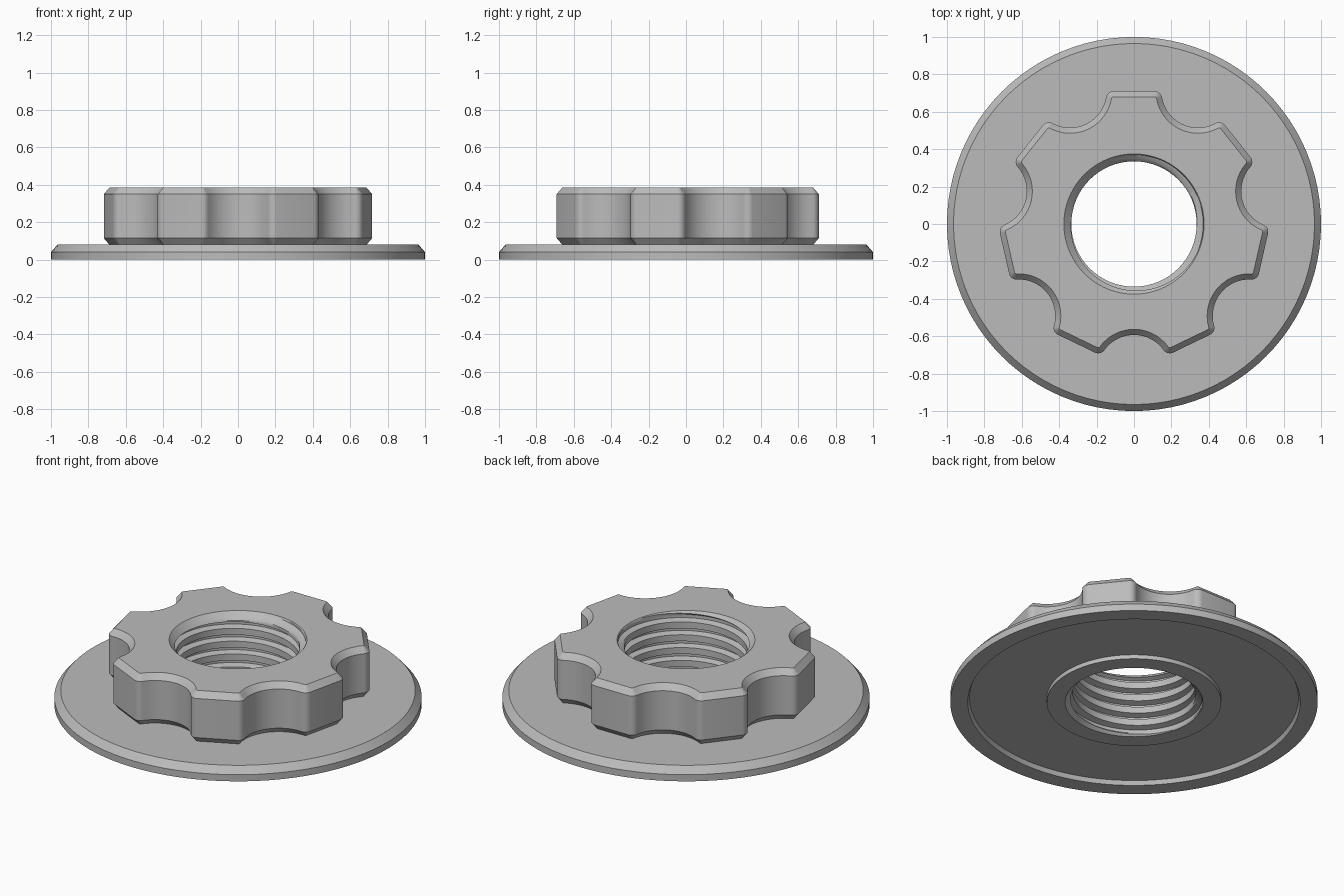
import bpy, bmesh
from math import pi, tau, cos, sin, atan2, sqrt, floor
from mathutils import Vector, Matrix

if "Cube" in bpy.data.objects:
    bpy.data.objects.remove(bpy.data.objects["Cube"], do_unlink=True)

LOBES, SEGS = 7, 96
HEIGHT, FLANGE_TOP = 0.385, 0.08
BORE, BORE_MOUTH, ROOT = 0.335, 0.375, 0.37
PITCH = HEIGHT / 5

bm = bmesh.new()


def skin(rows, closed):
    """Join successive rows of points with quads."""
    rows = [[bm.verts.new(p) for p in row] for row in rows]
    for low, high in zip(rows, rows[1:]):
        n = len(low)
        for i in range(n if closed else n - 1):
            j = (i + 1) % n
            bm.faces.new((low[i], low[j], high[j], high[i]))


def ring(r, z):
    return [Vector((r * cos(tau * i / SEGS), r * sin(tau * i / SEGS), z)) for i in range(SEGS)]


def outline(inset, z):
    """Heptagon with a round notch at each corner and filleted lobe tips."""
    flat, notch, fillet = 0.71, 0.195, 0.04
    half = flat * math_tan
    a = half - sqrt((notch + fillet) ** 2 - fillet ** 2)
    phi = atan2(fillet, half - a)

    def arc(cx, cy, r, start, end, n, skip=0):
        angles = [start + (end - start) * i / n for i in range(skip, n + 1 - skip)]
        return [Vector((cx + r * cos(t), cy + r * sin(t), z)) for t in angles]

    r = fillet - inset
    lobe = arc(a, flat - fillet, r, phi, pi / 2, 6)
    lobe += arc(-a, flat - fillet, r, pi / 2, pi - phi, 6)
    lobe += arc(-half, flat, notch + inset, -phi, 2 * atan2(-flat, half) + phi, 16, skip=1)
    return [Matrix.Rotation(tau * k / LOBES, 3, 'Z') @ p for k in range(LOBES) for p in lobe]


math_tan = sin(pi / LOBES) / cos(pi / LOBES)

# Flange: chamfered rim, shallow annular recess underneath, central boss
flange = [(0.965, FLANGE_TOP), (1, 0.04), (1, 0), (0.905, 0), (0.895, 0.025),
          (0.475, 0.025), (0.475, 0), (BORE_MOUTH, 0)]
skin([ring(r, z) for r, z in flange], True)

# Lobed grip wall, chamfered at both ends
skin([outline(0.03, FLANGE_TOP), outline(0, 0.115), outline(0, 0.35), outline(0.03, HEIGHT)], True)


# Threaded bore: helical rows trimmed to the end planes and countersinks
def thread_point(step, col, steps=8):
    phase = (step % steps) / steps
    z = PITCH * (step / steps + col / SEGS)
    z = min(max(z, 0), HEIGHT)
    r = ROOT if phase > 0.6 else BORE
    r = max(r, BORE_MOUTH - min(z, HEIGHT - z))
    t = tau * col / SEGS
    return Vector((r * cos(t), r * sin(t), z))


skin([[thread_point(s, c) for c in range(SEGS + 1)] for s in range(-10, 50)], False)
bmesh.ops.remove_doubles(bm, verts=bm.verts, dist=0.0001)

# Flat annular faces: nut top, and flange top around the lobes
for level in (HEIGHT, FLANGE_TOP):
    rim = [e for e in bm.edges if e.is_boundary and all(abs(v.co.z - level) < 0.0005 for v in e.verts)]
    bmesh.ops.triangle_fill(bm, edges=rim, use_beauty=True, normal=(0, 0, 1))
bmesh.ops.recalc_face_normals(bm, faces=bm.faces)

mesh = bpy.data.meshes.new("lobed_flange_nut")
bm.to_mesh(mesh)
bm.free()
nut = bpy.data.objects.new("lobed_flange_nut", mesh)
bpy.context.collection.objects.link(nut)

# Plain grey finish
grey = bpy.data.materials.new("plain_grey")
grey.use_nodes = True
grey.diffuse_color = (0.5, 0.5, 0.5, 1)
grey.node_tree.nodes["Principled BSDF"].inputs["Base Color"].default_value = (0.5, 0.5, 0.5, 1)
mesh.materials.append(grey)

bpy.ops.object.select_all(action='DESELECT')
nut.select_set(True)
bpy.context.view_layer.objects.active = nut
bpy.ops.object.shade_smooth_by_angle(angle=pi / 6)
